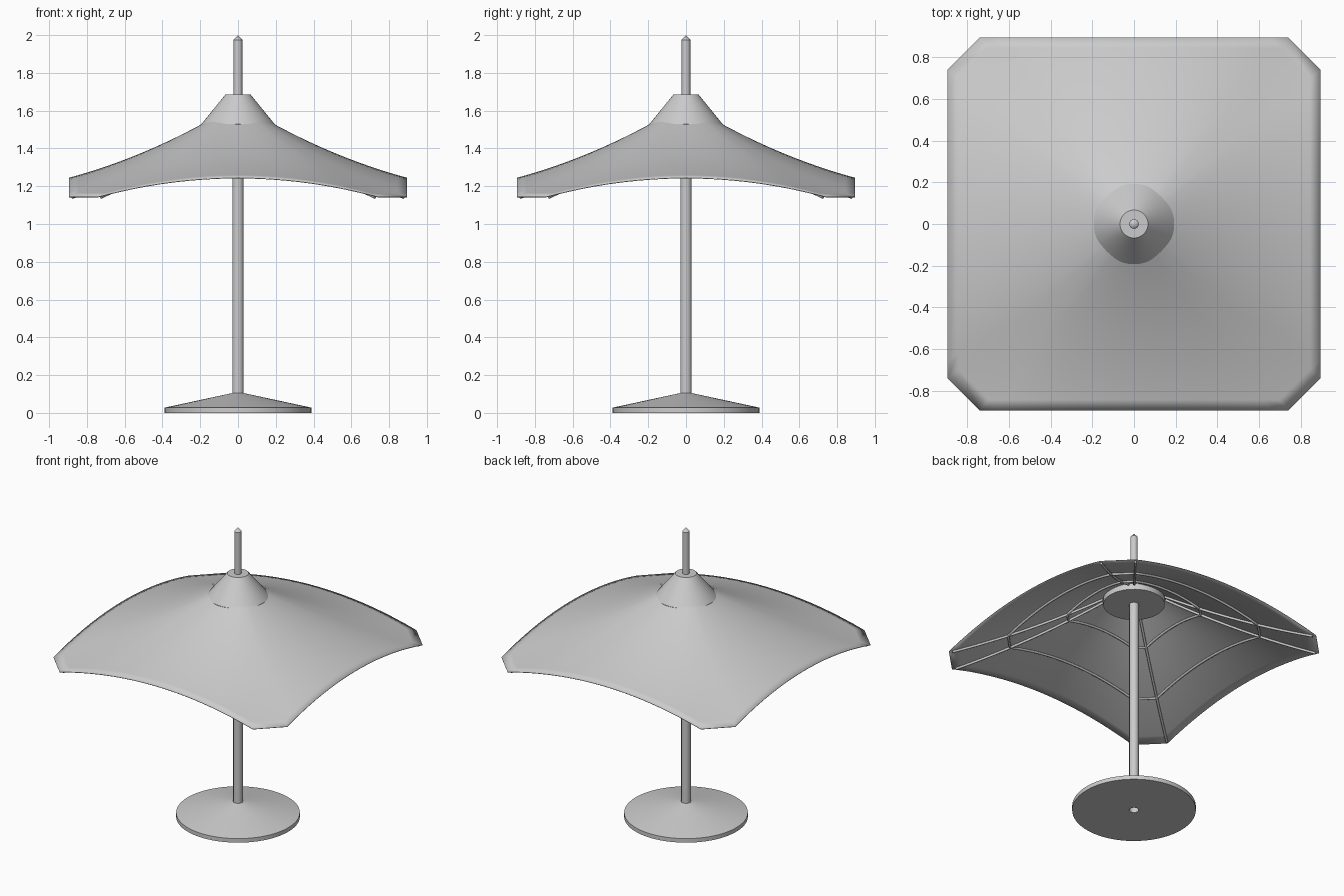
import bpy, bmesh, math

cube = bpy.data.objects.get("Cube")
if cube:
    bpy.data.objects.remove(cube, do_unlink=True)

grey = bpy.data.materials.new("light_grey")
grey.use_nodes = True
COLOUR = (0.6, 0.6, 0.6, 1)
grey.diffuse_color = COLOUR
grey.node_tree.nodes["Principled BSDF"].inputs["Base Color"].default_value = COLOUR

HALF, CUT, DROP = 0.895, 0.74, 0.1   # canopy half width, chamfer start, corner drop


def link(name, data):
    obj = bpy.data.objects.new(name, data)
    bpy.context.collection.objects.link(obj)
    data.materials.append(grey)
    return obj


def smooth(obj, angle=30):
    bpy.ops.object.select_all(action="DESELECT")
    obj.select_set(True)
    bpy.context.view_layer.objects.active = obj
    bpy.ops.object.shade_smooth_by_angle(angle=math.radians(angle))


def lathe(name, profile, sides):
    """Spin (radius, height) points, listed bottom to top, around z."""
    bm = bmesh.new()
    verts = [bm.verts.new((r, 0, z)) for r, z in profile]
    edges = [bm.edges.new(pair) for pair in zip(verts, verts[1:])]
    bmesh.ops.spin(bm, geom=verts + edges, axis=(0, 0, 1), cent=(0, 0, 0),
                   angle=math.tau, steps=sides, use_duplicate=False)
    bmesh.ops.remove_doubles(bm, verts=bm.verts, dist=0.0005)
    bmesh.ops.recalc_face_normals(bm, faces=bm.faces)
    mesh = bpy.data.meshes.new(name)
    bm.to_mesh(mesh)
    bm.free()
    obj = link(name, mesh)
    smooth(obj)
    return obj


def turn(x, y, quarter):
    for _ in range(quarter):
        x, y = -y, x
    return x, y


def canopy_point(t, s, quarter, below=0.0):
    """Point at fraction t from the centre and s (-1..1) along one side."""
    x, y = turn(s * CUT * t, -HALF * t, quarter)
    z = 1.639 - 0.549 * t + 0.155 * t * t - DROP * t * s * s
    return x, y, z - below


def contour(t, steps, below=0.0):
    """Closed loop around the canopy; the chamfers are the gaps between sides."""
    return [canopy_point(t, -1 + 2 * i / steps, q, below)
            for q in range(4) for i in range(steps + 1)]


# Cloth canopy
bm = bmesh.new()
RINGS = 16
loops = [[bm.verts.new(p) for p in contour(0.1 + 0.9 * k / RINGS, 18)]
         for k in range(RINGS + 1)]
for inner, outer in zip(loops, loops[1:]):
    n = len(inner)
    for i in range(n):
        j = (i + 1) % n
        bm.faces.new((inner[i], outer[i], outer[j], inner[j]))
mesh = bpy.data.meshes.new("canopy")
bm.to_mesh(mesh)
bm.free()
canopy = link("canopy", mesh)
smooth(canopy, 40)
shell = canopy.modifiers.new("cloth_thickness", "SOLIDIFY")
shell.thickness = 0.004
shell.offset = -1


def tube(name, paths, radius, closed):
    curve = bpy.data.curves.new(name, "CURVE")
    curve.dimensions = "3D"
    curve.bevel_depth = radius
    curve.bevel_resolution = 2
    curve.use_fill_caps = True
    for points in paths:
        spline = curve.splines.new("POLY")
        spline.points.add(len(points) - 1)
        for target, p in zip(spline.points, points):
            target.co = (*p, 1)
        spline.use_cyclic_u = closed
        spline.use_smooth = True
    return link(name, curve)


# Paired ribs to the chamfer corners and two bracing rings
ribs = [[canopy_point(0.17 + 0.81 * k / 12, s, q, 0.011) for k in range(13)]
        for q in range(4) for s in (-1, 1)]
tube("ribs", ribs, 0.008, False)
tube("bracing_rings", [contour(t, 14, 0.011) for t in (0.36, 0.68)], 0.008, True)

# Top cap, pole and foot
lathe("top_cap", [(0, 1.488), (0.193, 1.488), (0.193, 1.53),
                  (0.067, 1.685), (0, 1.685)], 48)
lathe("pole", [(0.03, 0), (0.03, 1.49)], 24)
lathe("mast", [(0, 1.48), (0.023, 1.48), (0.023, 1.975), (0, 2)], 24)
lathe("foot", [(0.03, 0), (0.388, 0), (0.388, 0.028), (0.03, 0.105)], 64)
